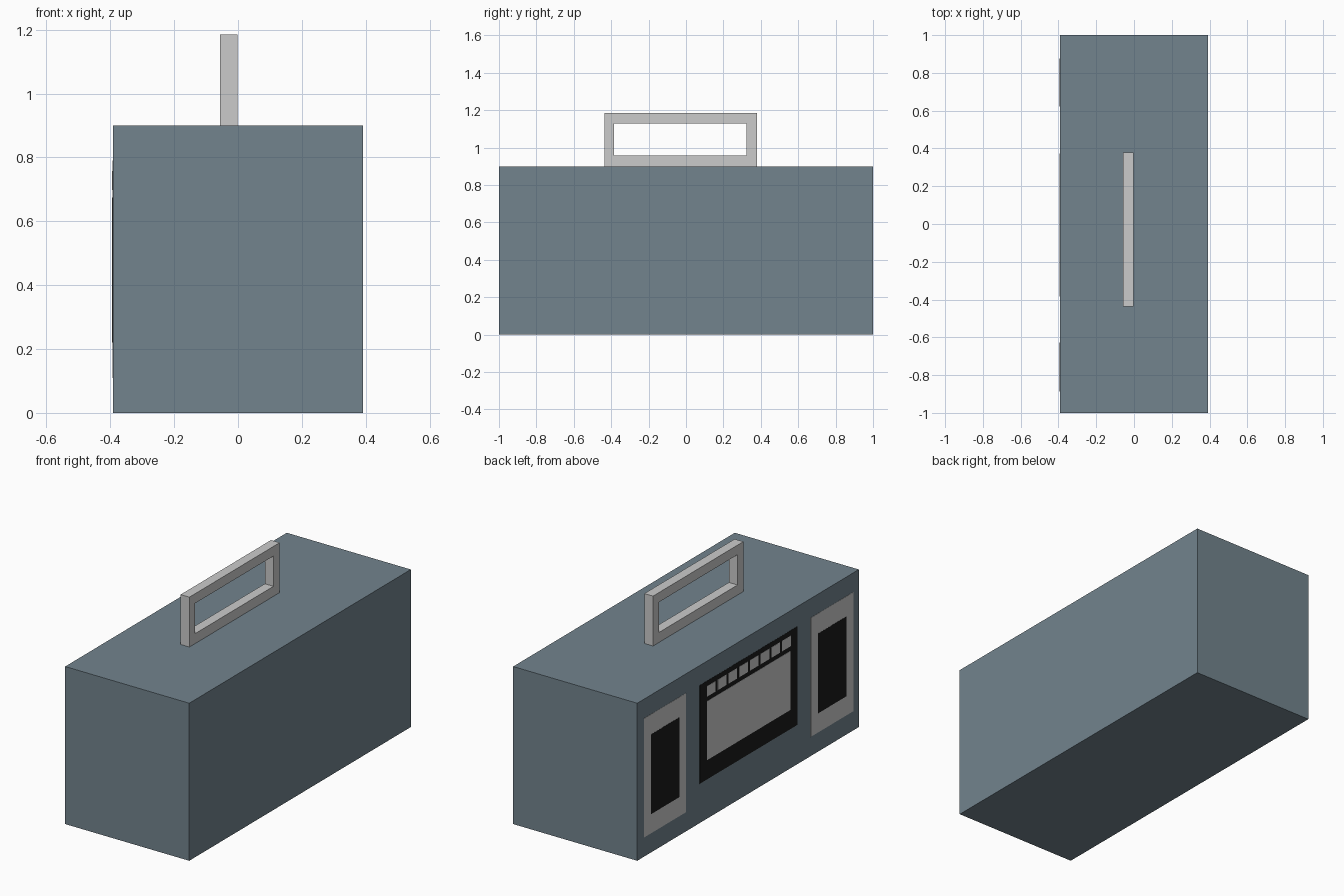
import bpy
import bmesh

if "Cube" in bpy.data.objects:
    bpy.data.objects.remove(bpy.data.objects["Cube"])


def material(name, rgb):
    mat = bpy.data.materials.new(name)
    mat.diffuse_color = (*rgb, 1)
    mat.use_nodes = True
    mat.node_tree.nodes["Principled BSDF"].inputs["Base Color"].default_value = mat.diffuse_color
    return mat


BLUE = material("slate_blue", (0.17, 0.23, 0.27))
BLACK = material("black", (0.01, 0.01, 0.01))


def finish(name, bm, mat=None):
    mesh = bpy.data.meshes.new(name)
    bmesh.ops.recalc_face_normals(bm, faces=bm.faces)
    bm.to_mesh(mesh)
    bm.free()
    if mat:
        mesh.materials.append(mat)
    obj = bpy.data.objects.new(name, mesh)
    bpy.context.collection.objects.link(obj)
    return obj


def box(name, x, y, z, mat=None):
    bm = bmesh.new()
    bmesh.ops.create_cube(bm, size=1)
    for v in bm.verts:
        v.co = [lo + (c + 0.5) * (hi - lo) for c, (lo, hi) in zip(v.co, (x, y, z))]
    return finish(name, bm, mat)


def frame(name, x, outer, inner):
    """Rectangular frame in the yz plane; outer and inner are (y0, y1, z0, z1)."""
    bm = bmesh.new()
    rings = [[bm.verts.new((x[0], y, z)) for y, z in
              ((r[0], r[2]), (r[1], r[2]), (r[1], r[3]), (r[0], r[3]))]
             for r in (outer, inner)]
    for i in range(4):
        j = (i + 1) % 4
        bm.faces.new((rings[0][i], rings[0][j], rings[1][j], rings[1][i]))
    geo = bmesh.ops.extrude_face_region(bm, geom=bm.faces[:], use_keep_orig=True)
    new = [g for g in geo["geom"] if isinstance(g, bmesh.types.BMVert)]
    bmesh.ops.translate(bm, verts=new, vec=(x[1] - x[0], 0, 0))
    return finish(name, bm)


FACE = -0.392


def plate(name, layer, y, z, mat=None):
    """Thin panel lying on the radio's face, stacked by layer."""
    return box(name, (FACE - 0.001 * layer, FACE), y, z, mat)


# Case and carrying handle
box("radio_case", (FACE, 0.392), (-1, 1), (0, 0.9), BLUE)
frame("carry_handle", (-0.057, -0.002),
      (-0.436, 0.379, 0.9, 1.185), (-0.384, 0.323, 0.957, 1.13))

# Speakers with dark grilles
for side, y0, y1 in (("left", 0.56, 0.94), ("right", -0.95, -0.565)):
    plate(side + "_speaker", 1, (y0, y1), (0.11, 0.79))
    plate(side + "_speaker_grille", 2, (y0 + 0.063, y1 - 0.063), (0.22, 0.675), BLACK)

# Central deck with window and row of buttons
plate("tape_deck", 1, (-0.445, 0.437), (0.225, 0.787), BLACK)
plate("deck_window", 2, (-0.382, 0.373), (0.335, 0.672))
for i in range(8):
    y = 0.373 - i * 0.097
    plate(f"deck_button_{i + 1}", 2, (y - 0.077, y), (0.698, 0.758))
